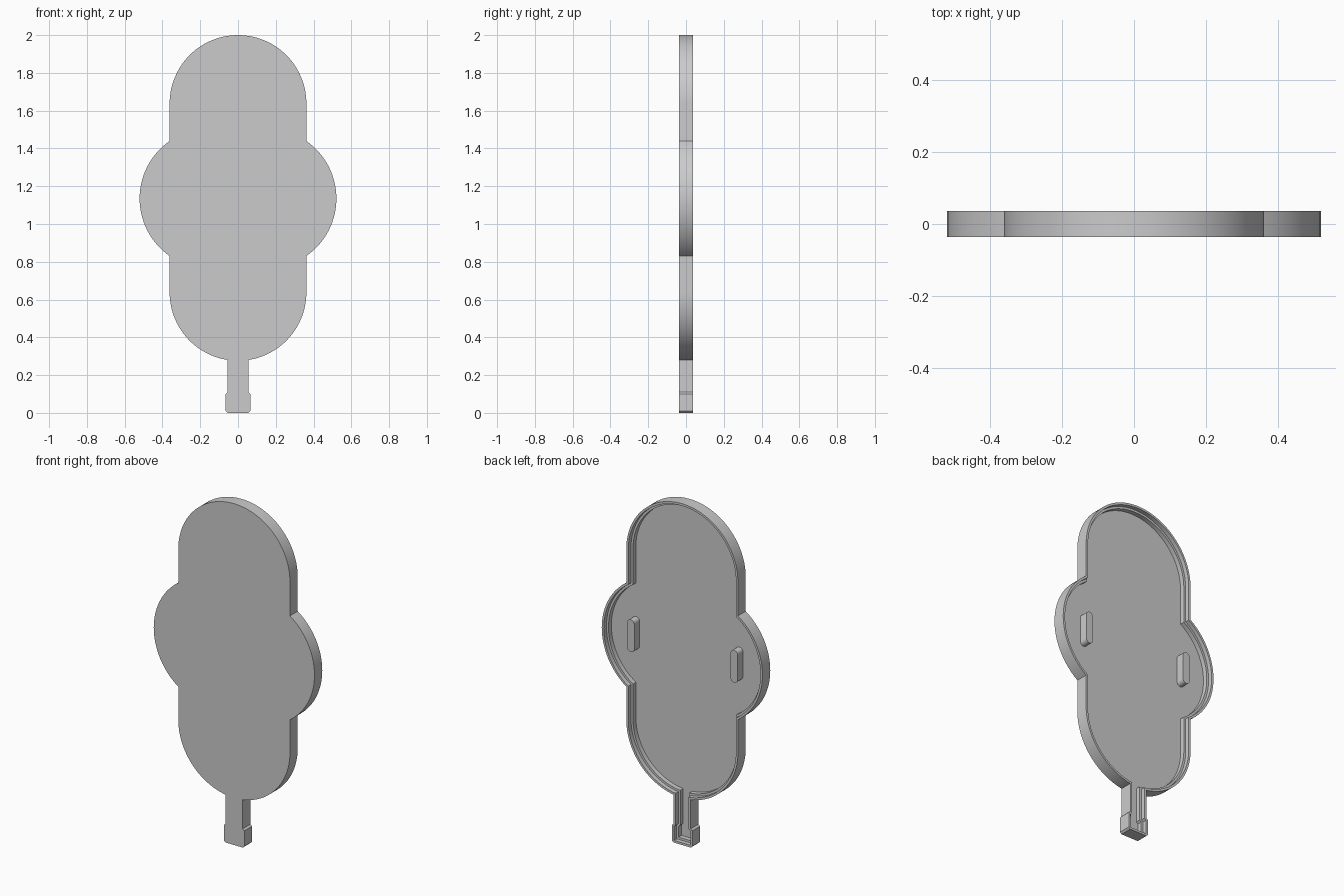
import bpy, bmesh
from math import sin, cos, pi, sqrt, atan2, radians

cube = bpy.data.objects.get("Cube")
if cube:
    bpy.data.objects.remove(cube, do_unlink=True)

grey = bpy.data.materials.new("plain grey")
grey.use_nodes = True
colour = (0.6, 0.6, 0.6, 1)
grey.diffuse_color = colour
grey.node_tree.nodes["Principled BSDF"].inputs["Base Color"].default_value = colour

HALF = 0.362            # half width of body and radius of its round ends
TOP, LOW = 1.638, 0.638  # centres of the round ends
SIDE_X, SIDE_Z, SIDE_R = 0.15, 1.135, 0.371
STEM, FOOT = 0.0555, 0.066
BACK = 0.036            # half thickness


def arc(cx, cz, r, a0, a1, n):
    return [(cx + r * cos(a0 + (a1 - a0) * i / n),
             cz + r * sin(a0 + (a1 - a0) * i / n)) for i in range(n + 1)]


def outline(d):
    """Closed outline moved inwards by d, from the top down and back up."""
    r, rs, stem, k = HALF - d, SIDE_R - d, STEM - d, 0.414 * d
    bulge = atan2(sqrt(rs**2 - (r - SIDE_X)**2), r - SIDE_X)
    neck = -atan2(sqrt(r**2 - stem**2), stem)
    half = arc(0, TOP, r, pi / 2, 0, 28)
    half += arc(SIDE_X, SIDE_Z, rs, bulge, -bulge, 28)
    half += arc(0, LOW, r, 0, neck, 28)
    half += [(stem, 0.11 - k), (FOOT - d, 0.1 - k),
             (FOOT - d, 0.01 + k), (FOOT - 0.01 - k, d)]
    return half + [(-x, z) for x, z in reversed(half[1:])]


def loft(name, rings):
    """Skin a stack of (outline, y) rings and close both ends."""
    bm = bmesh.new()
    loops = [[bm.verts.new((x, y, z)) for x, z in pts] for pts, y in rings]
    for a, b in zip(loops, loops[1:]):
        for i in range(len(a)):
            j = (i + 1) % len(a)
            bm.faces.new((a[i], a[j], b[j], b[i]))
    bm.faces.new(loops[0])
    bm.faces.new(loops[-1])
    bmesh.ops.recalc_face_normals(bm, faces=bm.faces)
    mesh = bpy.data.meshes.new(name)
    bm.to_mesh(mesh)
    bm.free()
    mesh.materials.append(grey)
    ob = bpy.data.objects.new(name, mesh)
    bpy.context.collection.objects.link(ob)
    bpy.ops.object.select_all(action='DESELECT')
    ob.select_set(True)
    bpy.context.view_layer.objects.active = ob
    bpy.ops.object.shade_smooth_by_angle(angle=radians(30))
    return ob


# Shallow shell: flat front, stepped rim around an open back
LIP, LEDGE, FLOOR = 0.013, 0.026, -0.016
loft("shell", [(outline(0), -BACK), (outline(0), BACK),
               (outline(LIP), BACK), (outline(LIP), 0.011),
               (outline(LEDGE), 0.011), (outline(LEDGE), FLOOR)])


# Two upright pegs with rounded ends on the floor of the shell
def slot(cx, r, length):
    h = length / 2 - r
    return (arc(cx, SIDE_Z + h, r, 0, pi, 12)
            + arc(cx, SIDE_Z - h, r, pi, 2 * pi, 12))


for name, x in (("left_peg", 0.335), ("right_peg", -0.335)):
    pts = slot(x, 0.023, 0.19)
    loft(name, [(pts, FLOOR - 0.005), (pts, 0.033)])
